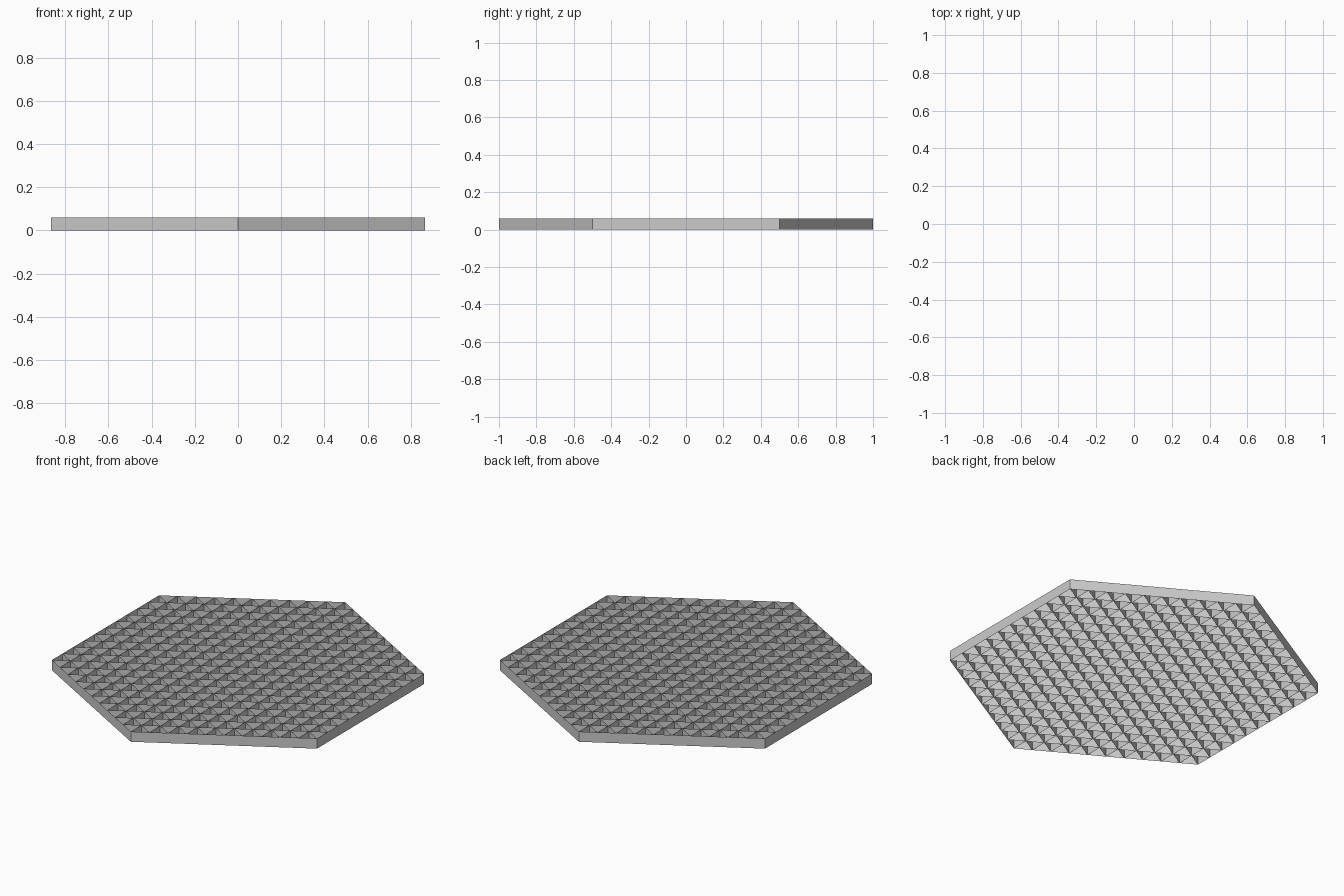
import bpy, bmesh, math
from mathutils import Vector

cube = bpy.data.objects.get("Cube")
if cube:
    bpy.data.objects.remove(cube, do_unlink=True)

CELL = 0.1                           # side of one triangular cell
DIVS = 10                            # cells along each side of the hexagon
HEIGHT = 0.06
ROW = CELL * math.sqrt(3) / 2        # spacing between parallel walls

grey = bpy.data.materials.new("plain grey")
grey.use_nodes = True
colour = (0.6, 0.6, 0.6, 1)
grey.diffuse_color = colour
grey.node_tree.nodes["Principled BSDF"].inputs["Base Color"].default_value = colour


def add_wall(bm, angle, row):
    """Upright thin wall across the hexagon, one panel per cell, facing outward."""
    out = Vector((math.cos(angle), math.sin(angle), 0))
    along = Vector((-out.y, out.x, 0))
    panels = 2 * DIVS - abs(row)
    start = out * row * ROW - along * panels * CELL / 2
    side = 1 if row >= 0 else -1
    columns = []
    for i in range(panels + 1):
        base = start + along * i * CELL
        columns.append((bm.verts.new(base),
                        bm.verts.new(base + Vector((0, 0, HEIGHT)))))
    for (a, b), (c, d) in zip(columns, columns[1:]):
        bm.faces.new((a, c, d, b) if side > 0 else (c, a, b, d))


def make_part(name, rows):
    """Walls for the given rows, repeated in the three lattice directions."""
    bm = bmesh.new()
    for turn in range(3):
        for row in rows:
            add_wall(bm, turn * math.pi / 3, row)
    bmesh.ops.remove_doubles(bm, verts=bm.verts, dist=0.0005)
    mesh = bpy.data.meshes.new(name)
    bm.to_mesh(mesh)
    bm.free()
    mesh.materials.append(grey)
    part = bpy.data.objects.new(name, mesh)
    bpy.context.collection.objects.link(part)
    return part


# Hexagonal rim and the open triangular lattice inside it
make_part("outer_rim", (-DIVS, DIVS))
make_part("triangle_lattice", range(1 - DIVS, DIVS))
